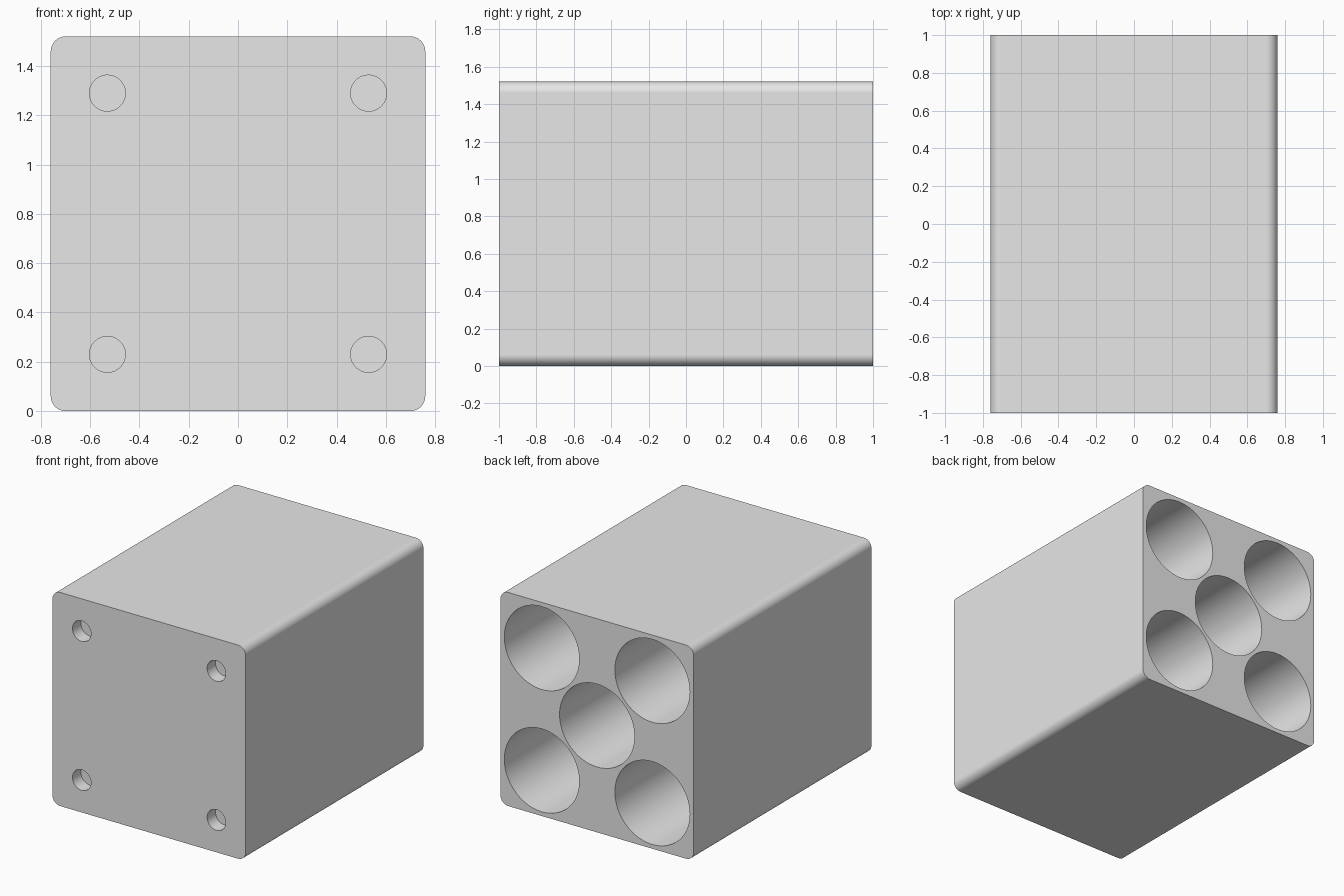
import bpy
import bmesh
from math import radians
from mathutils import Matrix

SIDE, HALF_LENGTH, CORNER = 1.52, 1.0, 0.06
MID = SIDE / 2

cube = bpy.data.objects.get("Cube")
if cube:
    bpy.data.objects.remove(cube, do_unlink=True)

grey = bpy.data.materials.new("light_grey")
grey.use_nodes = True
grey.diffuse_color = (0.8, 0.8, 0.8, 1)
grey.node_tree.nodes["Principled BSDF"].inputs["Base Color"].default_value = (0.8, 0.8, 0.8, 1)


def make_object(name, bm):
    bmesh.ops.recalc_face_normals(bm, faces=bm.faces)
    mesh = bpy.data.meshes.new(name)
    bm.to_mesh(mesh)
    bm.free()
    mesh.materials.append(grey)
    obj = bpy.data.objects.new(name, mesh)
    bpy.context.collection.objects.link(obj)
    return obj


def add_bore(bm, x, z, radius, y0, y1):
    """Cylinder along y from y0 to y1."""
    place = Matrix.Translation((x, (y0 + y1) / 2, z)) @ Matrix.Rotation(radians(90), 4, 'X')
    bmesh.ops.create_cone(bm, cap_ends=True, segments=64, radius1=radius,
                          radius2=radius, depth=y1 - y0, matrix=place)


# Block with its four lengthwise edges rounded
bm = bmesh.new()
bmesh.ops.create_cube(bm, size=1, matrix=Matrix.Translation((0, 0, MID))
                      @ Matrix.Diagonal((SIDE, 2 * HALF_LENGTH, SIDE, 1)))
long_edges = [e for e in bm.edges if abs(e.verts[0].co.y - e.verts[1].co.y) > 1]
bmesh.ops.bevel(bm, geom=long_edges, offset=CORNER, segments=8, profile=0.5, affect='EDGES')
block = make_object("holder_block", bm)

# Five deep bores at the back, four shallow pockets at the front
bm = bmesh.new()
add_bore(bm, 0, MID, 0.295, -0.82, 1.1)
for sx in (-1, 1):
    for sz in (-1, 1):
        add_bore(bm, sx * 0.435, MID + sz * 0.435, 0.295, -0.82, 1.1)
        add_bore(bm, sx * 0.53, MID + sz * 0.53, 0.073, -1.1, -0.905)
cutter = make_object("hole_cutter", bm)
cutter.hide_render = True

cut = block.modifiers.new("holes", 'BOOLEAN')
cut.operation = 'DIFFERENCE'
cut.solver = 'EXACT'
cut.object = cutter

bpy.ops.object.select_all(action='DESELECT')
block.select_set(True)
bpy.context.view_layer.objects.active = block
bpy.ops.object.modifier_apply(modifier=cut.name)
bpy.data.objects.remove(cutter, do_unlink=True)

# Round walls smooth, flat sides kept flat
bpy.ops.object.shade_smooth_by_angle(angle=radians(30))
weighted = block.modifiers.new("flat_sides", 'WEIGHTED_NORMAL')
weighted.keep_sharp = True
